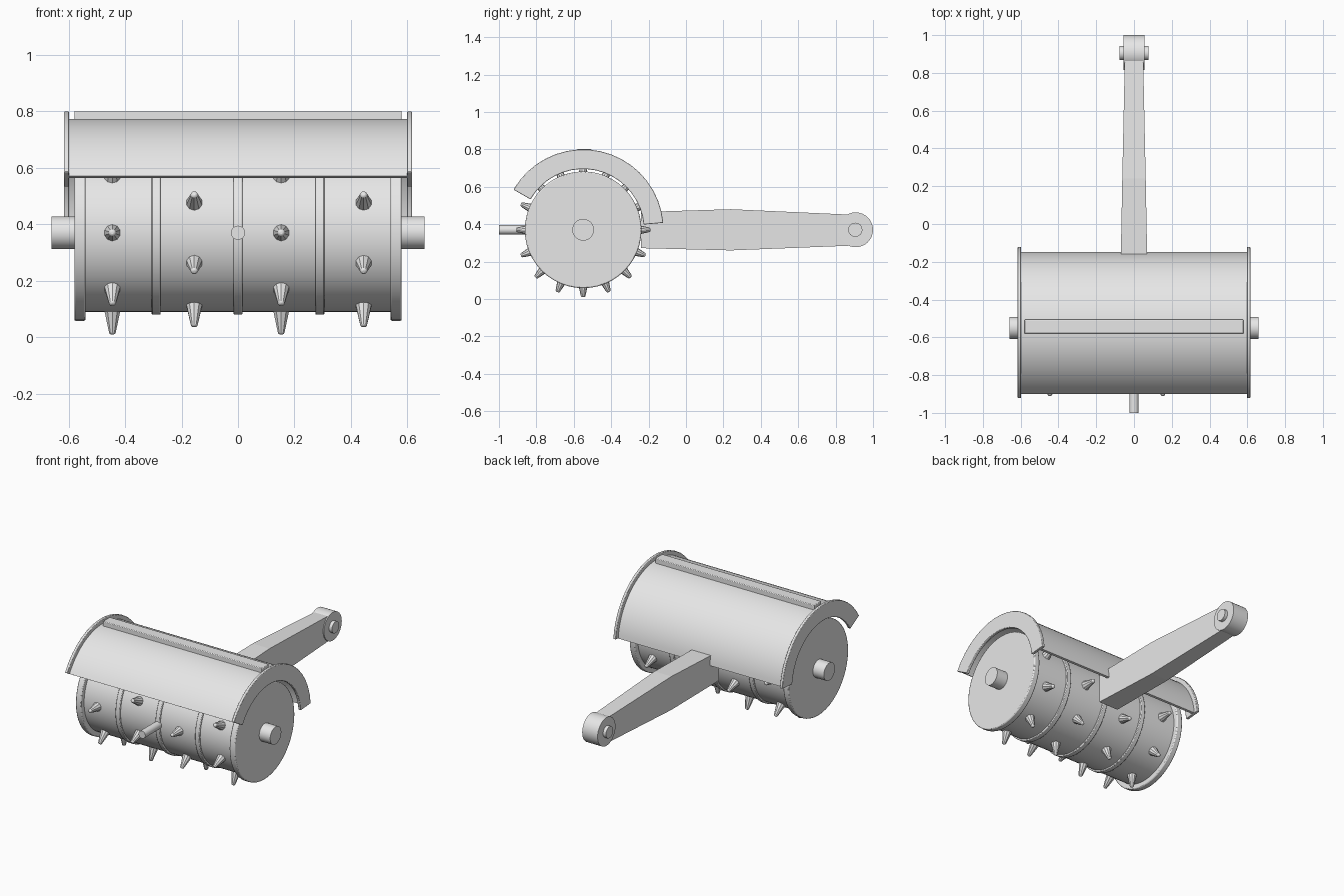
import bpy, bmesh, math
from mathutils import Vector, Matrix

if "Cube" in bpy.data.objects:
    bpy.data.objects.remove(bpy.data.objects["Cube"])

AY, AZ = -0.55, 0.37          # drum axis

grey = bpy.data.materials.new("light grey")
grey.diffuse_color = (0.8, 0.8, 0.8, 1)
grey.use_nodes = True
grey.node_tree.nodes["Principled BSDF"].inputs["Base Color"].default_value = grey.diffuse_color


def finish(bm, name, bevel=0.0, smooth=True):
    bmesh.ops.recalc_face_normals(bm, faces=bm.faces[:])
    me = bpy.data.meshes.new(name)
    bm.to_mesh(me)
    bm.free()
    ob = bpy.data.objects.new(name, me)
    bpy.context.collection.objects.link(ob)
    me.materials.append(grey)
    if bevel:
        m = ob.modifiers.new("bevel", 'BEVEL')
        m.width, m.segments, m.limit_method = bevel, 2, 'ANGLE'
        m.angle_limit = math.radians(40)
    if smooth:
        bpy.ops.object.select_all(action='DESELECT')
        ob.select_set(True)
        bpy.context.view_layer.objects.active = ob
        bpy.ops.object.shade_smooth_by_angle(angle=math.radians(35))
    return ob


def rod(name, start, end, r1, r2=None, segs=48, bevel=0.0):
    """Cylinder or tapered cone between two points."""
    a, b = Vector(start), Vector(end)
    d = b - a
    bm = bmesh.new()
    mat = Matrix.Translation((a + b) / 2) @ d.to_track_quat('Z', 'Y').to_matrix().to_4x4()
    bmesh.ops.create_cone(bm, cap_ends=True, segments=segs, radius1=r1,
                          radius2=r1 if r2 is None else r2, depth=d.length, matrix=mat)
    return finish(bm, name, bevel)


def x_rod(name, x0, x1, r, y=AY, z=AZ, segs=48, bevel=0.0):
    return rod(name, (x0, y, z), (x1, y, z), r, None, segs, bevel)


def arc_plate(name, x0, x1, r_in, r_out, a0=5, a1=150, n=18, bevel=0.0):
    """Curved slab around the drum axis, angles measured from the back."""
    bm = bmesh.new()
    rows = []
    for i in range(n + 1):
        a = math.radians(a0 + (a1 - a0) * i / n)
        c, s = math.cos(a), math.sin(a)
        rows.append([bm.verts.new((x, AY + r * c, AZ + r * s))
                     for x, r in ((x0, r_in), (x1, r_in), (x1, r_out), (x0, r_out))])
    for p, q in zip(rows, rows[1:]):
        for k in range(4):
            bm.faces.new((p[k], p[(k + 1) % 4], q[(k + 1) % 4], q[k]))
    bm.faces.new(rows[0])
    bm.faces.new(rows[-1][::-1])
    return finish(bm, name, bevel)


# Drum, axle, raised bands and end discs
x_rod("drum", -0.55, 0.55, 0.28, segs=64)
x_rod("axle", -0.66, 0.66, 0.058, segs=32)
for i, x in enumerate((-0.29, 0, 0.29)):
    x_rod(f"drum_band_{i + 1}", x - 0.016, x + 0.016, 0.29, segs=64, bevel=0.004)
for side, s in (("left", -1), ("right", 1)):
    x_rod(f"end_disc_{side}", s * 0.54, s * 0.58, 0.312, segs=48, bevel=0.006)

# Spikes in four staggered rings
for row, x in enumerate((-0.445, -0.155, 0.153, 0.445)):
    for k in range(8):
        a = math.radians(45 * k + (22.5 if row % 2 else 0))
        c, s = math.cos(a), math.sin(a)
        pts = [(x, AY + r * c, AZ + r * s) for r in (0.27, 0.36)]
        rod(f"spike_{row + 1}_{k + 1}", pts[0], pts[1], 0.031, 0.011, 10, bevel=0.006)

# Guard: curved cover, side flanges and top strip
arc_plate("guard_cover", -0.602, 0.602, 0.387, 0.403, n=36)
for side, s in (("left", -1), ("right", 1)):
    arc_plate(f"guard_flange_{side}", s * 0.598, s * 0.616, 0.325, 0.43, bevel=0.003)
bm = bmesh.new()
bmesh.ops.create_cube(bm, size=1, matrix=Matrix.Translation((0, -0.543, 0.782))
                      @ Matrix.Diagonal((1.16, 0.074, 0.04, 1)))
finish(bm, "guard_top_strip", 0.004)

# Front peg
rod("front_peg", (0, -0.80, AZ), (0, -1.0, AZ), 0.025, segs=24)

# Tapered tow arm: (y, half width, bottom, top)
bm = bmesh.new()
rings = [[bm.verts.new((sx * w, y, z)) for sx, z in ((-1, lo), (1, lo), (1, hi), (-1, hi))]
         for y, w, lo, hi in ((-0.24, 0.071, 0.272, 0.465),
                              (0.24, 0.062, 0.26, 0.48),
                              (0.90, 0.048, 0.286, 0.45))]
for p, q in zip(rings, rings[1:]):
    for k in range(4):
        bm.faces.new((p[k], p[(k + 1) % 4], q[(k + 1) % 4], q[k]))
bm.faces.new(rings[0])
bm.faces.new(rings[-1][::-1])
finish(bm, "tow_arm", smooth=False)

# Arm end knuckle and pin
x_rod("arm_knuckle", -0.056, 0.056, 0.093, y=0.907, segs=32)
x_rod("knuckle_pin", -0.077, 0.077, 0.038, y=0.905, segs=24)
